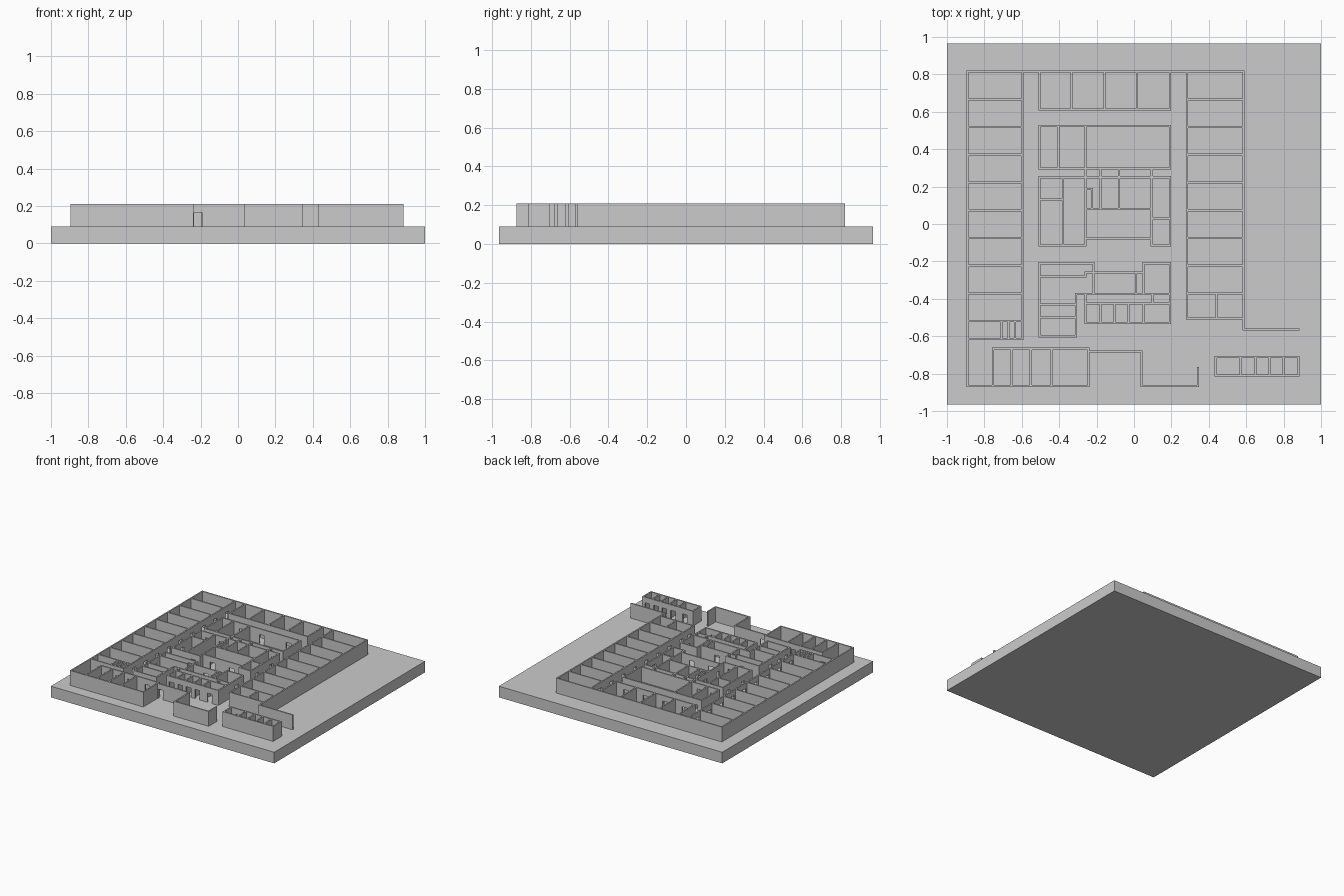
import bpy, bmesh
from mathutils import Matrix, Vector

FLOOR, TOP, DOOR_TOP = 0.09, 0.21, 0.165
T, DOOR_W = 0.011, 0.042


def add_box(bm, lo, hi):
    lo, hi = Vector(lo), Vector(hi)
    m = Matrix.Translation((lo + hi) / 2) @ Matrix.Diagonal((*(hi - lo), 1))
    bmesh.ops.create_cube(bm, size=1, matrix=m)


def finish(name, bm):
    me = bpy.data.meshes.new(name)
    bm.to_mesh(me)
    bm.free()
    ob = bpy.data.objects.new(name, me)
    bpy.context.collection.objects.link(ob)


class Walls:
    """Collects straight walls with door openings into one object."""

    def __init__(self):
        self.bm = bmesh.new()

    def run(self, axis, c, a, b, doors=()):
        def piece(s, e, z0):
            lo, hi = [s, c - T / 2], [e, c + T / 2]
            if axis == 'y':
                lo.reverse()
                hi.reverse()
            add_box(self.bm, (*lo, z0), (*hi, TOP))
        s = min(a, b) - T / 2
        for d in sorted(doors):
            piece(s, d - DOOR_W / 2, FLOOR)
            piece(d - DOOR_W / 2, d + DOOR_W / 2, DOOR_TOP)
            s = d + DOOR_W / 2
        piece(s, max(a, b) + T / 2, FLOOR)

    def h(self, y, x0, x1, doors=()):       # wall along x
        self.run('x', y, x0, x1, doors)

    def v(self, x, y0, y1, doors=()):       # wall along y
        self.run('y', x, y0, y1, doors)


def mids(vals):
    return [(a + b) / 2 for a, b in zip(vals, vals[1:])]


# ground slab
bm = bmesh.new()
add_box(bm, (-1, -0.965, 0), (1, 0.965, FLOOR))
finish("ground_slab", bm)

rows = [0.815 - 0.1483 * i for i in range(10)]
room_doors = [y - 0.035 for y in rows[1:]]
room_doors = [y + 0.07 for y in room_doors]

# left wing: row of rooms and small washroom stalls
w = Walls()
w.v(-0.89, 0.815, -0.867)
w.v(-0.595, 0.815, -0.615, room_doors)
for y in rows[1:]:
    w.h(y, -0.89, -0.595)
w.h(-0.615, -0.89, -0.595, [-0.8])
for x in (-0.708, -0.672, -0.637):
    w.v(x, -0.52, -0.615)
finish("left_wing_walls", w.bm)

# right wing: row of rooms and entry screen
w = Walls()
w.v(0.283, 0.815, -0.505, room_doors[:-1] + [-0.44])
w.v(0.585, 0.815, -0.565)
for y in rows[1:9]:
    w.h(y, 0.283, 0.585)
w.h(-0.505, 0.283, 0.585)
w.v(0.44, -0.37, -0.505, [-0.44])
w.h(-0.563, 0.585, 0.88)
finish("right_wing_walls", w.bm)

# rear row of rooms along the back wall
w = Walls()
w.h(0.815, -0.89, 0.585)
xs = [-0.505, -0.333, -0.157, 0.015, 0.193]
for x in xs:
    w.v(x, 0.815, 0.613)
w.h(0.613, xs[0], xs[-1], mids(xs))
finish("rear_room_walls", w.bm)

# hall block behind the centre
w = Walls()
for x in (-0.505, -0.405, -0.26, 0.193):
    w.v(x, 0.523, 0.297)
w.h(0.523, -0.505, 0.193, [-0.45, -0.33, -0.15, 0.09])
w.h(0.297, -0.505, 0.193, [-0.45, -0.33])
finish("hall_block_walls", w.bm)

# central block
w = Walls()
w.h(0.25, -0.505, 0.193, [-0.44, -0.32, 0.145])
w.v(-0.505, 0.25, -0.115, [0.19, 0.0])
w.v(-0.38, 0.25, -0.115)
w.h(0.13, -0.505, -0.38)
w.h(-0.115, -0.505, -0.26, [-0.32])
w.v(-0.26, 0.297, -0.115, [0.13, -0.03])
w.h(0.188, -0.26, -0.225)
w.v(-0.225, 0.188, 0.08)
w.h(0.08, -0.26, 0.095)
w.h(-0.078, -0.26, 0.095, [-0.17, 0.0])
for x in (-0.18, -0.08):
    w.v(x, 0.297, 0.08)
w.v(0.095, 0.297, -0.115)
w.v(0.193, 0.25, -0.115, [0.14, -0.04])
w.h(0.03, 0.095, 0.193)
w.h(-0.115, 0.095, 0.193)
finish("central_block_walls", w.bm)

# front-centre block with stall row
w = Walls()
w.h(-0.21, -0.505, -0.217, [-0.36])
w.v(-0.505, -0.21, -0.28)
w.h(-0.28, -0.505, -0.26)
w.v(-0.26, -0.28, -0.26)
w.h(-0.26, -0.26, 0.05, [-0.1])
w.v(-0.217, -0.21, -0.375)
w.v(0.01, -0.26, -0.375)
w.v(0.05, -0.21, -0.375)
w.v(0.193, -0.21, -0.53, [-0.3])
w.h(-0.21, 0.05, 0.193)
w.h(-0.375, -0.31, 0.193)
w.v(-0.505, -0.28, -0.6, [-0.35, -0.465, -0.55])
w.v(-0.31, -0.375, -0.6)
for y in (-0.43, -0.5, -0.6):
    w.h(y, -0.505, -0.31)
w.v(-0.26, -0.375, -0.53)
w.v(0.10, -0.375, -0.425)
w.h(-0.425, -0.26, 0.193)
xs = [-0.26, -0.18, -0.105, -0.03, 0.05, 0.193]
for x in xs[1:-1]:
    w.v(x, -0.425, -0.53)
w.h(-0.53, xs[0], xs[-1], mids(xs))
finish("front_centre_walls", w.bm)

# front offices and entrance lobby
w = Walls()
xs = [-0.755, -0.655, -0.552, -0.44, -0.243]
w.h(-0.867, -0.89, -0.243)
w.h(-0.667, xs[0], xs[-1], mids(xs))
for x in xs:
    w.v(x, -0.667, -0.867)
w.h(-0.682, -0.243, 0.04, [-0.213])
w.v(0.04, -0.682, -0.867)
w.h(-0.867, 0.04, 0.343)
w.v(0.343, -0.867, -0.77)
finish("front_office_walls", w.bm)

# detached block at the front right
w = Walls()
xs = [0.437, 0.57, 0.65, 0.725, 0.80, 0.88]
for x in xs:
    w.v(x, -0.71, -0.81)
w.h(-0.71, xs[0], xs[-1], mids(xs))
w.h(-0.81, xs[0], xs[-1])
finish("detached_block_walls", w.bm)
